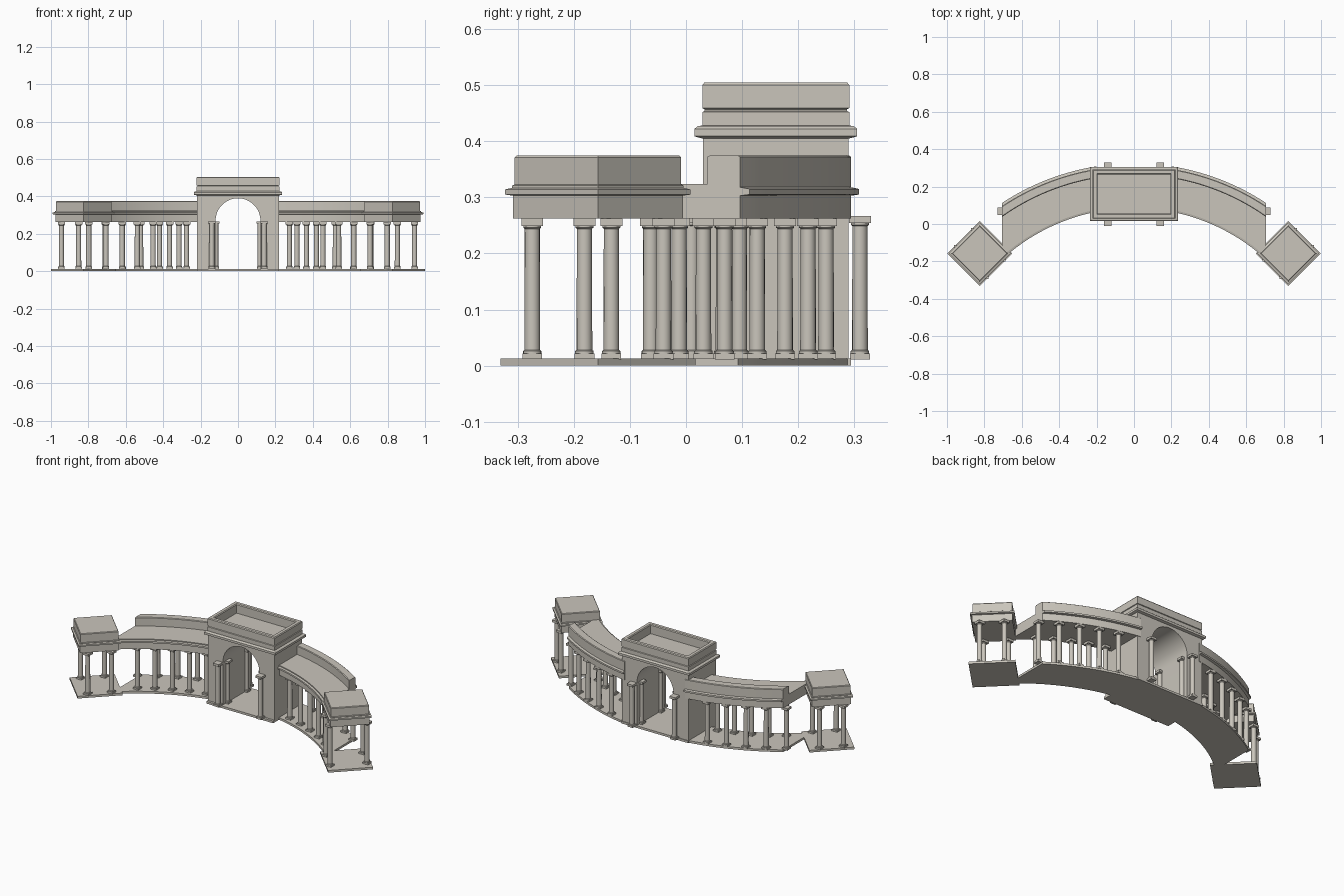
import bpy, bmesh
from math import sin, cos, pi, radians, sqrt
from mathutils import Matrix, Vector

cube = bpy.data.objects.get("Cube")
if cube:
    bpy.data.objects.remove(cube, do_unlink=True)

STONE = (0.59, 0.56, 0.50, 1)
stone = bpy.data.materials.new("pale stone")
stone.diffuse_color = STONE
stone.use_nodes = True
stone.node_tree.nodes["Principled BSDF"].inputs["Base Color"].default_value = STONE

ARC_Y = -0.96      # centre of the curved wings
GATE_Y = 0.16
SLAB = 0.013
SIDES = (("right", -1), ("left", 1))


def finish(name, bm, smooth=False):
    bmesh.ops.recalc_face_normals(bm, faces=bm.faces)
    mesh = bpy.data.meshes.new(name)
    bm.to_mesh(mesh)
    bm.free()
    mesh.materials.append(stone)
    obj = bpy.data.objects.new(name, mesh)
    bpy.context.collection.objects.link(obj)
    if smooth:
        bpy.ops.object.select_all(action="DESELECT")
        obj.select_set(True)
        bpy.context.view_layer.objects.active = obj
        bpy.ops.object.shade_smooth_by_angle(angle=radians(35))
    return obj


def loft(bm, rings):
    """Join closed rings of points and cap both ends."""
    rows = [[bm.verts.new(p) for p in ring] for ring in rings]
    n = len(rows[0])
    for a, b in zip(rows, rows[1:]):
        for i in range(n):
            j = (i + 1) % n
            bm.faces.new((a[i], a[j], b[j], b[i]))
    bm.faces.new(rows[0])
    bm.faces.new(rows[-1])


def stacked(name, centre, profile, turn=0.0):
    """Rectangular block from (half width, half depth, z) steps."""
    spin = Matrix.Rotation(turn, 3, "Z")
    rings = []
    for w, d, z in profile:
        rings.append([spin @ Vector((sx * w, sy * d, z)) + Vector((*centre, 0))
                      for sx, sy in ((-1, -1), (1, -1), (1, 1), (-1, 1))])
    bm = bmesh.new()
    loft(bm, rings)
    return finish(name, bm)


def box(bm, x, y, z0, z1, half):
    m = Matrix.Translation((x, y, (z0 + z1) / 2)) @ Matrix.Diagonal((2 * half, 2 * half, z1 - z0, 1))
    bmesh.ops.create_cube(bm, size=1, matrix=m)


def columns(name, spots, top=0.262):
    """Round shafts with square bases and capitals."""
    bm = bmesh.new()
    for x, y in spots:
        box(bm, x, y, SLAB - 0.002, 0.022, 0.0175)
        box(bm, x, y, top - 0.013, top, 0.0195)
        steps = ((0.0165, 0.022), (0.0165, 0.026), (0.014, 0.028),
                 (0.0135, top - 0.018), (0.016, top - 0.016), (0.016, top - 0.013))
        loft(bm, [[(x + r * cos(k * pi / 8), y + r * sin(k * pi / 8), z) for k in range(16)]
                  for r, z in steps])
    return finish(name, bm, True)


def sweep(name, side, section, x0=0.2, x1=0.705, count=14):
    """Carry a (radius, z) section along the arc, with ends cut square to x."""
    bm = bmesh.new()
    rings = []
    for i in range(count + 1):
        x = x0 + (x1 - x0) * i / count
        rings.append([(side * x, ARC_Y + sqrt(r * r - x * x), z) for r, z in section])
    loft(bm, rings)
    return finish(name, bm, True)


# Central gate: walls with an arched passage
arch = [(0.12 * cos(k * pi / 24), 0.27 + 0.12 * sin(k * pi / 24)) for k in range(25)]
outline = [(0.22, 0), (0.22, 0.407), (-0.22, 0.407), (-0.22, 0), (-0.12, 0)]
outline += arch[::-1] + [(0.12, 0)]
bm = bmesh.new()
loft(bm, [[(x, GATE_Y + s * 0.13, z) for x, z in outline] for s in (-1, 1)])
finish("gate_walls", bm, True)
stacked("gate_floor", (0, GATE_Y - 0.005), ((0.22, 0.139, 0), (0.22, 0.139, SLAB)))

# Gate cornice and hollow attic, from outer steps up to the rim and down inside
steps = ((0, 0.405), (0.008, 0.407), (0.014, 0.409), (0.014, 0.422), (0.008, 0.427),
         (0, 0.428), (0, 0.452), (-0.004, 0.454), (-0.004, 0.457), (0, 0.459),
         (0, 0.5), (-0.004, 0.505), (-0.022, 0.505), (-0.026, 0.5), (-0.026, 0.45))
stacked("gate_attic", (0, GATE_Y), [(0.221 + e, 0.131 + e, z) for e, z in steps])

# Gate columns: pairs outside and just within the passage
columns("gate_columns", [(s * x, GATE_Y + t * d) for s in (-1, 1) for t in (-1, 1)
                         for x, d in ((0.14, 0.15), (0.119, 0.09))], 0.267)

entablature = ((1.06, 0.262), (1.06, 0.303), (1.045, 0.305), (1.045, 0.315),
               (1.056, 0.318), (1.056, 0.324), (1.222, 0.324), (1.222, 0.372),
               (1.226, 0.375), (1.266, 0.375), (1.27, 0.372), (1.27, 0.318),
               (1.284, 0.315), (1.284, 0.305), (1.27, 0.303), (1.27, 0.262))
slab = ((1.055, 0), (1.055, SLAB), (1.267, SLAB), (1.267, 0))

for label, side in SIDES:
    # Curved colonnade wing
    sweep(label + "_wing_entablature", side, entablature)
    sweep(label + "_wing_floor", side, slab)
    columns(label + "_wing_columns",
            [(side * r * sin(radians(a)), ARC_Y + r * cos(radians(a)))
             for r in (1.09, 1.25) for a in (14.6, 19.6, 24.6, 29.6, 34.6)])

    # End pavilion, turned to a diamond
    centre = (side * 0.825, -0.157)
    roof = ((0.107, 0.262), (0.107, 0.303), (0.117, 0.305), (0.117, 0.314),
            (0.108, 0.317), (0.108, 0.321), (0.105, 0.323), (0.105, 0.371), (0.102, 0.375))
    stacked(label + "_pavilion_roof", centre, [(w, w, z) for w, z in roof], pi / 4)
    stacked(label + "_pavilion_floor", centre,
            ((0.123, 0.123, 0), (0.123, 0.123, SLAB)), pi / 4)
    columns(label + "_pavilion_columns",
            [(centre[0] + side * s * dx, centre[1] + s * dy)
             for s in (-1, 1) for dx, dy in ((0.027, 0.117), (0.119, 0.024))])
